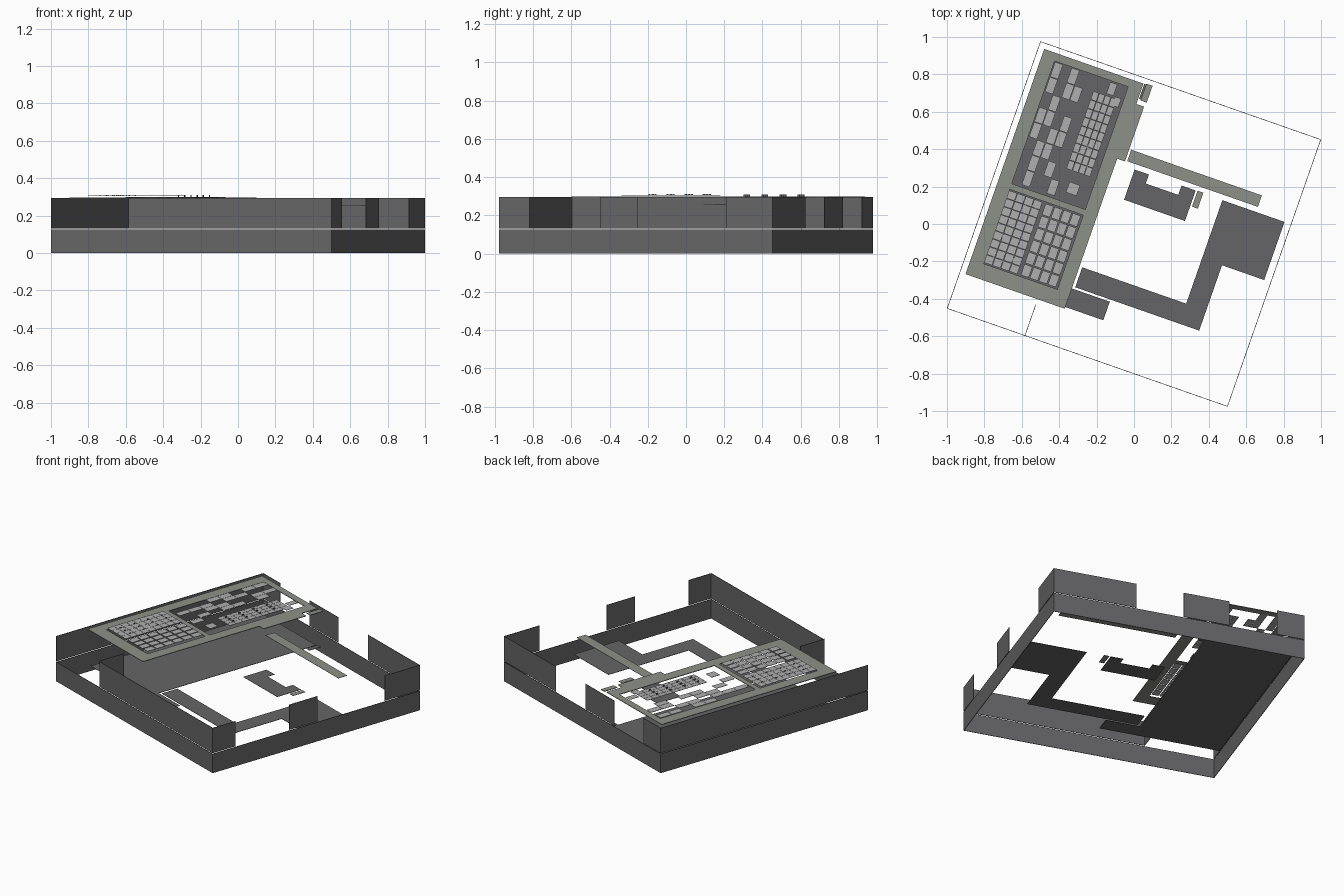
import bpy, bmesh, math
from mathutils import Matrix

if "Cube" in bpy.data.objects:
    bpy.data.objects.remove(bpy.data.objects["Cube"])

# The whole plan is square-on in local axes, then turned about z
TURN = Matrix.Rotation(-math.radians(19.27), 4, 'Z')


def material(name, r, g, b):
    m = bpy.data.materials.new(name)
    m.diffuse_color = (r, g, b, 1)
    m.use_nodes = True
    m.node_tree.nodes["Principled BSDF"].inputs["Base Color"].default_value = m.diffuse_color
    return m


DARK = material("dark_grey", .13, .13, .135)
ROOF = material("roof_grey", .27, .28, .25)
LIGHT = material("panel_grey", .43, .43, .43)


def finish(name, bm, mat):
    bmesh.ops.recalc_face_normals(bm, faces=bm.faces)
    bm.transform(TURN)
    me = bpy.data.meshes.new(name)
    bm.to_mesh(me)
    bm.free()
    me.materials.append(mat)
    ob = bpy.data.objects.new(name, me)
    bpy.context.collection.objects.link(ob)


def boxes(name, items, mat):
    """items: (u0, u1, v0, v1, z0, z1)"""
    bm = bmesh.new()
    for u0, u1, v0, v1, z0, z1 in items:
        mtx = Matrix.Translation(((u0 + u1) / 2, (v0 + v1) / 2, (z0 + z1) / 2)) @ \
            Matrix.Diagonal((u1 - u0, v1 - v0, z1 - z0, 1))
        bmesh.ops.create_cube(bm, size=1, matrix=mtx)
    finish(name, bm, mat)


def slab(name, pts, z, mat, t=.002):
    bm = bmesh.new()
    f = bm.faces.new([bm.verts.new((u, v, z)) for u, v in pts])
    r = bmesh.ops.extrude_face_region(bm, geom=[f])
    for e in r['geom']:
        if isinstance(e, bmesh.types.BMVert):
            e.co.z -= t
    finish(name, bm, mat)


W, D, T = .795, .757, .003          # half width, half depth, wall thickness
LOW, GAP, TOP = .126, .131, .295    # wall heights


def wall_u(v, u0, u1, z0, z1):      # wall running along u
    s = T if v < 0 else -T
    return (u0, u1, min(v, v + s), max(v, v + s), z0, z1)


def wall_v(u, v0, v1, z0, z1):      # wall running along v
    s = T if u < 0 else -T
    return (min(u, u + s), max(u, u + s), v0, v1, z0, z1)


# Continuous lower wall
boxes("lower_wall", [wall_u(s * D, -W, W, 0, LOW) for s in (-1, 1)] +
      [wall_v(s * W, -D, D, 0, LOW) for s in (-1, 1)], DARK)

# Upper wall panels with gaps
boxes("upper_wall_left", [wall_v(-W, -D, D, GAP, TOP)], DARK)
boxes("upper_wall_front", [wall_u(-D, -.355, W, GAP, TOP)], DARK)
boxes("upper_wall_recess", [wall_v(-.355, -D, -.58, GAP, .3)], DARK)
boxes("upper_wall_right", [wall_v(W, a, b, GAP, TOP) for a, b in
      ((-D, -.59), (-.197, .008), (.5, D))], DARK)
boxes("upper_wall_back", [wall_u(D, a, b, GAP, TOP) for a, b in
      ((-W, -.62), (-.32, -.03), (.27, W))], DARK)

# Floors
FZ = .06
slab("main_floor", [(-.745, -.54), (-.2, -.54), (-.2, .715), (-.745, .715)], FZ, DARK)
slab("side_floor", [(-.2, -.54), (.015, -.54), (.015, -.435), (-.2, -.435)], FZ, DARK)
slab("walkway_floor", [(-.185, -.31), (.404, -.31), (.404, .276), (.756, .276),
                       (.756, -.053), (.517, -.053), (.517, -.423), (-.185, -.423)], FZ, DARK)
slab("island_floor", [(-.093, .276), (-.012, .276), (-.012, .225), (.172, .225),
                      (.172, .278), (.252, .278), (.252, .105), (-.093, .105)], FZ, DARK)
slab("island_step", [(.262, .19), (.295, .19), (.295, .28), (.262, .28)], FZ, ROOF)
slab("corner_floor", [(-.195, .64), (-.165, .64), (-.165, .725), (-.195, .725)], FZ, DARK)

# Raised beam over the yard
slab("canopy_strip", [(-.145, .305), (.595, .305), (.595, .37), (-.145, .37)], .257, ROOF)

# Roof frame with two openings
RZ = (.294, .298)
boxes("roof_frame", [r + RZ for r in (
    (-.762, -.688, -.55, .725), (-.272, -.2, -.55, .725),
    (-.688, -.272, -.55, -.465), (-.688, -.272, -.045, -.012),
    (-.688, -.272, .682, .725))], ROOF)
boxes("roof_edge", [(-.2, -.156, .3, .61) + RZ, (-.185, -.15, .635, .73) + RZ], ROOF)


# Roof panels
def grid(u0, u1, v0, v1, nu, nv, gap, z, rows=None):
    du, dv = (u1 - u0) / nu, (v1 - v0) / nv
    out = []
    for i in range(nu):
        for j in range(nv):
            if rows and rows[nv - 1 - j][i] != "X":
                continue
            out.append((u0 + i * du + gap, u0 + (i + 1) * du - gap,
                        v0 + j * dv + gap, v0 + (j + 1) * dv - gap, z, z + .002))
    return out


boxes("panels_front_left", grid(-.69, -.5, -.46, -.05, 4, 9, .0008, .305), LIGHT)
boxes("panels_front_right", grid(-.485, -.28, -.46, -.05, 4, 6, .003, .305), LIGHT)
boxes("panels_back_right", grid(-.44, -.305, .16, .6, 4, 9, .0008, .297), LIGHT)
boxes("panels_back_left", grid(-.685, -.45, .0, .68, 5, 8, .001, .297,
      ["X.X..", "X.XX.", ".X...", "XX.X.", "X.XX.", ".XX..", ".X.X.", ".X..X"]), LIGHT)
boxes("panels_loose", [(-.37, -.33, .61, .675, .297, .299),
                       (-.32, -.285, .56, .61, .297, .299),
                       (-.4, -.34, .04, .1, .297, .299)], LIGHT)

# Small panel clips
clips = [(u, u + .003, v, v + .012, .299, .309)
         for u in (-.41, -.375, -.34) for v in (.2, .3, .4, .5)]
clips += [(u, u + .003, v, v + .012, .307, .311)
          for u in (-.645, -.6, -.55) for v in (-.4, -.3, -.2, -.1)]
boxes("panel_clips", clips, DARK)
